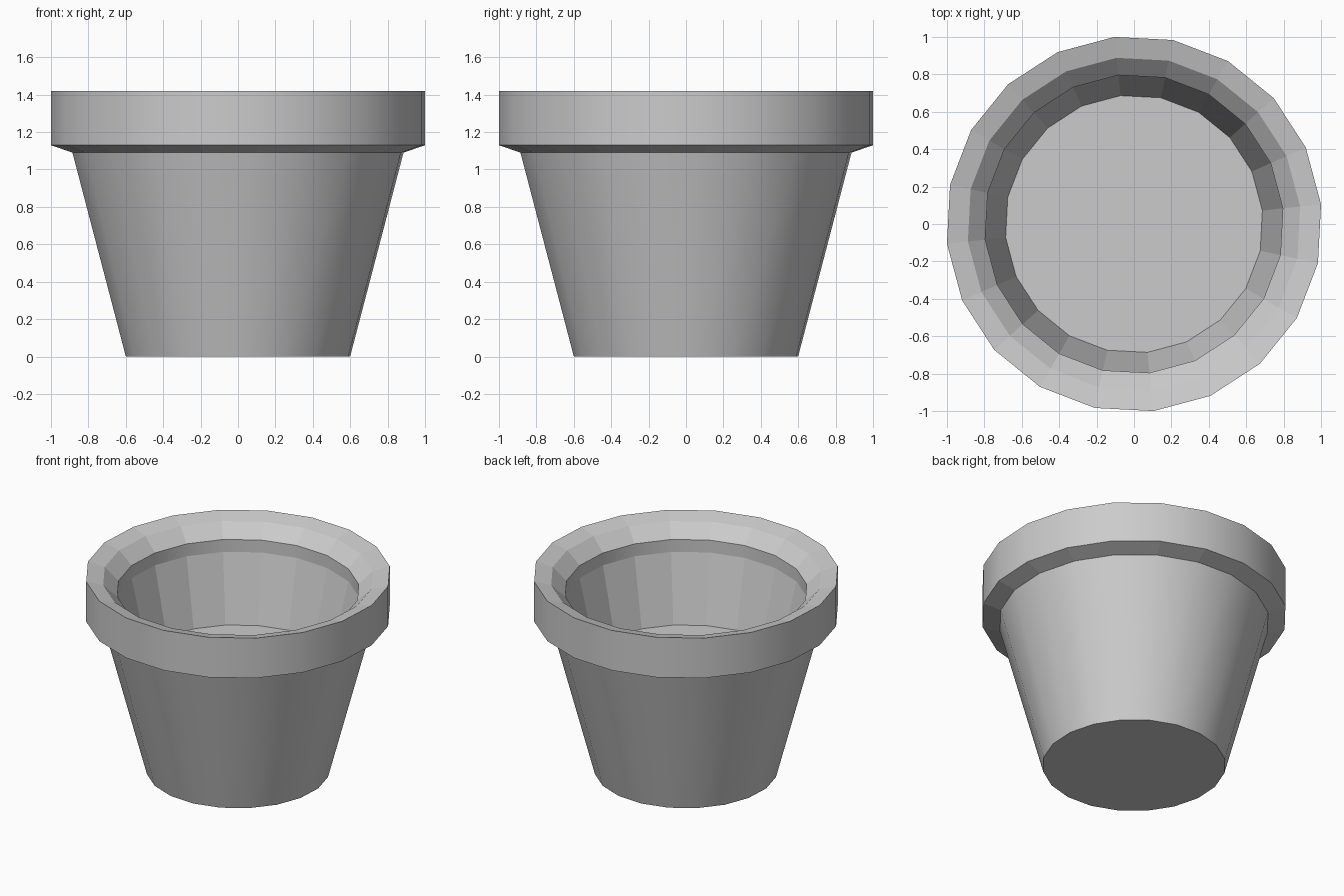
import bpy, bmesh
from math import cos, sin, radians

if "Cube" in bpy.data.objects:
    bpy.data.objects.remove(bpy.data.objects["Cube"])

SIDES = 20
PHASE = radians(6)

# Pot profile from base, up the outside, over the lip, down to the soil: radius, z
profile = [(0.603, 0.0), (0.89, 1.09), (1.0055, 1.13), (1.0055, 1.42),
           (0.893, 1.39), (0.80, 1.30), (0.80, 1.21), (0.69, 0.73)]
# Bands with smooth shading: outer wall, rim side, inner collar
smooth_bands = {0, 2, 5}

bm = bmesh.new()
rings = []
for r, z in profile:
    ring = []
    for i in range(SIDES):
        a = PHASE + radians(360 / SIDES) * i
        ring.append(bm.verts.new((r * cos(a), r * sin(a), z)))
    rings.append(ring)

# Wall bands
for b in range(len(rings) - 1):
    lo, hi = rings[b], rings[b + 1]
    for i in range(SIDES):
        j = (i + 1) % SIDES
        face = bm.faces.new((lo[i], lo[j], hi[j], hi[i]))
        face.smooth = b in smooth_bands

# Base and soil surface
bm.faces.new(rings[0][::-1])
bm.faces.new(rings[-1])

# Keep the ring edges crisp
for ring in rings:
    for i in range(SIDES):
        edge = bm.edges.get((ring[i], ring[(i + 1) % SIDES]))
        edge.smooth = False

bmesh.ops.recalc_face_normals(bm, faces=bm.faces)
mesh = bpy.data.meshes.new("flower_pot")
bm.to_mesh(mesh)
bm.free()
pot = bpy.data.objects.new("flower_pot", mesh)
bpy.context.collection.objects.link(pot)
